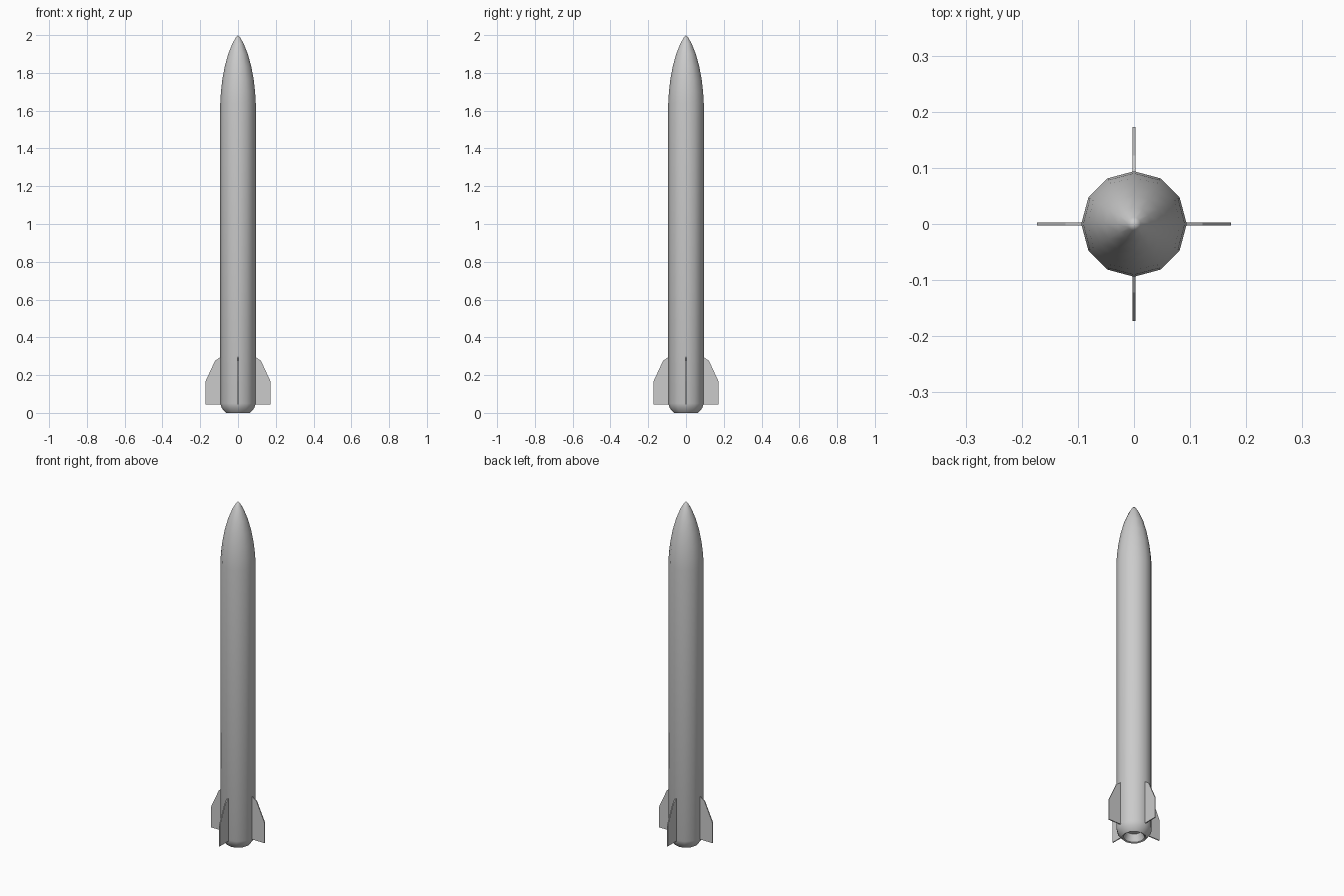
import bpy, bmesh, math

if "Cube" in bpy.data.objects:
    bpy.data.objects.remove(bpy.data.objects["Cube"])

SIDES = 12


def finish(name, bm, smooth_angle):
    bmesh.ops.recalc_face_normals(bm, faces=bm.faces)
    mesh = bpy.data.meshes.new(name)
    bm.to_mesh(mesh)
    bm.free()
    ob = bpy.data.objects.new(name, mesh)
    bpy.context.collection.objects.link(ob)
    bpy.ops.object.select_all(action='DESELECT')
    ob.select_set(True)
    bpy.context.view_layer.objects.active = ob
    if smooth_angle:
        bpy.ops.object.shade_smooth_by_angle(angle=math.radians(smooth_angle))
    return ob


def lathe(name, profile, smooth_angle=40):
    """Spin an (r, z) profile around the z axis."""
    bm = bmesh.new()
    verts = [bm.verts.new((r, 0, z)) for r, z in profile]
    edges = [bm.edges.new(p) for p in zip(verts, verts[1:])]
    bmesh.ops.spin(bm, geom=verts + edges, cent=(0, 0, 0), axis=(0, 0, 1),
                   angle=math.tau, steps=SIDES, use_duplicate=False)
    bmesh.ops.remove_doubles(bm, verts=bm.verts, dist=0.0005)
    return finish(name, bm, smooth_angle)


# Body: hollow exhaust, rounded tail, straight tube and pointed nose
lathe("rocket_body", [
    (0, 0.045), (0.042, 0.045), (0.056, 0.004), (0.064, 0.0),
    (0.070, 0.006), (0.087, 0.027), (0.094, 0.05), (0.094, 1.64),
    (0.0905, 1.70), (0.083, 1.765), (0.070, 1.835), (0.052, 1.90),
    (0.030, 1.955), (0.012, 1.986), (0, 2.0)])

# Four tail fins
FIN = [(0.08, 0.045), (0.173, 0.045), (0.173, 0.165), (0.122, 0.275),
       (0.092, 0.297), (0.08, 0.297)]
HALF = 0.003
for i in range(4):
    bm = bmesh.new()
    face = bm.faces.new([bm.verts.new((x, -HALF, z)) for x, z in FIN])
    new = bmesh.ops.extrude_face_region(bm, geom=[face])["geom"]
    bmesh.ops.translate(bm, vec=(0, 2 * HALF, 0),
                        verts=[g for g in new if isinstance(g, bmesh.types.BMVert)])
    fin = finish(f"tail_fin_{i + 1}", bm, None)
    fin.rotation_euler.z = i * math.pi / 2
